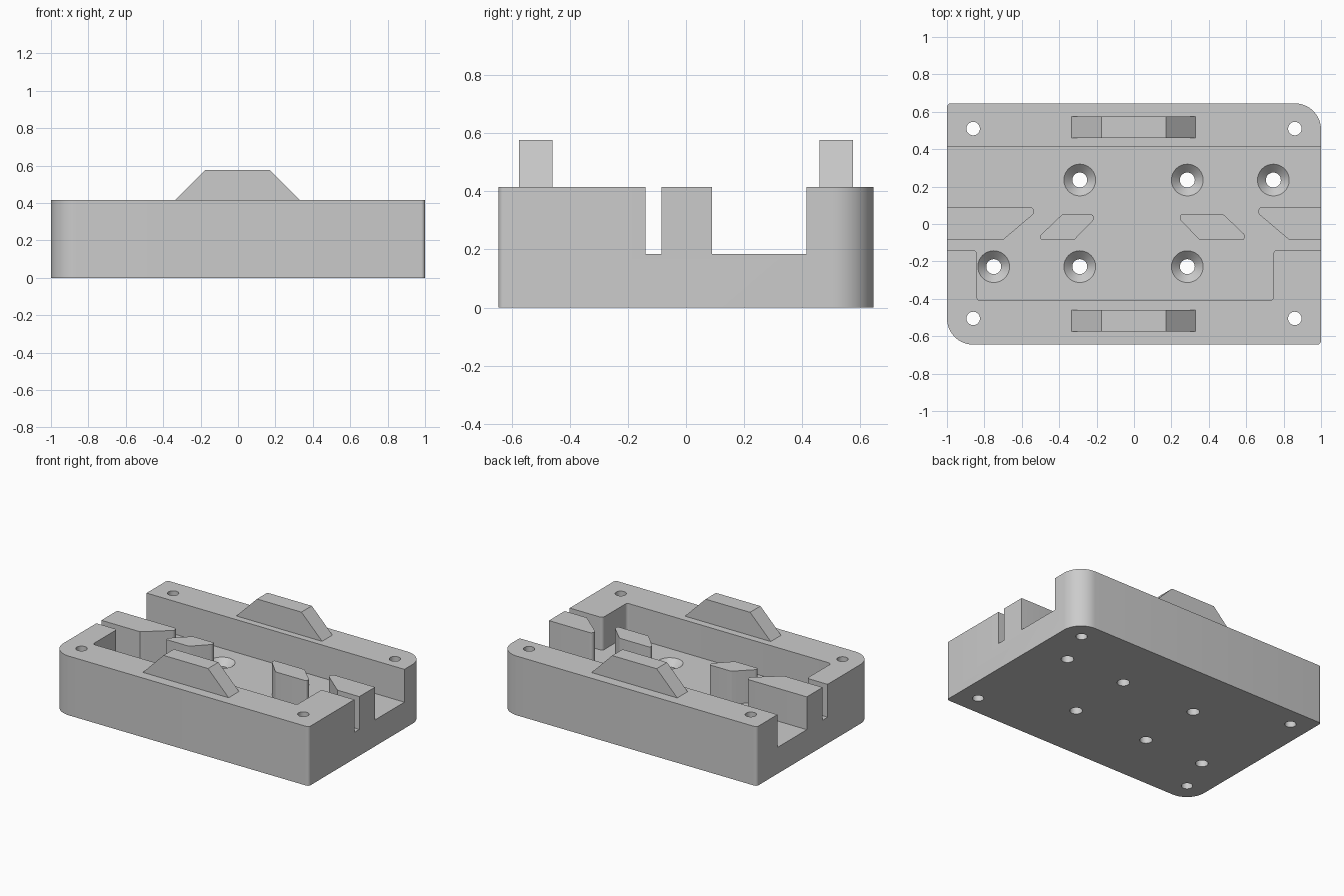
import bpy, bmesh, math
from mathutils import Vector

cube = bpy.data.objects.get("Cube")
if cube:
    bpy.data.objects.remove(cube, do_unlink=True)

TOP, FLOOR = 0.415, 0.185

grey = bpy.data.materials.new("plain grey")
grey.use_nodes = True
colour = (0.6, 0.6, 0.6, 1)
grey.diffuse_color = colour
grey.node_tree.nodes["Principled BSDF"].inputs["Base Color"].default_value = colour


def make_object(name, bm):
    bmesh.ops.recalc_face_normals(bm, faces=bm.faces)
    mesh = bpy.data.meshes.new(name)
    bm.to_mesh(mesh)
    bm.free()
    mesh.materials.append(grey)
    obj = bpy.data.objects.new(name, mesh)
    bpy.context.collection.objects.link(obj)
    return obj


def rounded(corners):
    """Outline from (x, y, fillet radius) corners."""
    out = []
    for i, (x, y, r) in enumerate(corners):
        p = Vector((x, y))
        if r == 0:
            out.append(p)
            continue
        a = (Vector(corners[i - 1][:2]) - p).normalized()
        b = (Vector(corners[(i + 1) % len(corners)][:2]) - p).normalized()
        half = a.angle(b) / 2
        centre = p + (a + b).normalized() * r / math.sin(half)
        start = p + a * r / math.tan(half) - centre
        end = p + b * r / math.tan(half) - centre
        steps = 12 if r > 0.1 else 5
        for k in range(steps + 1):
            out.append(centre + start.lerp(end, k / steps).normalized() * r)
    return out


def prism(name, corners, z0, z1):
    bm = bmesh.new()
    face = bm.faces.new([bm.verts.new((p.x, p.y, z0)) for p in rounded(corners)])
    ext = bmesh.ops.extrude_face_region(bm, geom=[face], use_keep_orig=True)
    top = [v for v in ext["geom"] if isinstance(v, bmesh.types.BMVert)]
    bmesh.ops.translate(bm, verts=top, vec=(0, 0, z1 - z0))
    return make_object(name, bm)


def hole_cutter(name, spots, profile, sides=32):
    """Stacked rings following (radius, z) at every spot."""
    bm = bmesh.new()
    for x, y in spots:
        rings = [[bm.verts.new((x + r * math.cos(math.tau * k / sides),
                                y + r * math.sin(math.tau * k / sides), z))
                  for k in range(sides)] for r, z in profile]
        for low, high in zip(rings, rings[1:]):
            for k in range(sides):
                n = (k + 1) % sides
                bm.faces.new((low[k], low[n], high[n], high[k]))
        bm.faces.new(rings[0][::-1])
        bm.faces.new(rings[-1])
    return make_object(name, bm)


def activate(obj):
    bpy.ops.object.select_all(action="DESELECT")
    obj.select_set(True)
    bpy.context.view_layer.objects.active = obj


def cut(obj, cutter):
    cutter.hide_render = True
    mod = obj.modifiers.new("cut", "BOOLEAN")
    mod.operation, mod.solver, mod.object = "DIFFERENCE", "EXACT", cutter
    activate(obj)
    bpy.ops.object.modifier_apply(modifier=mod.name)
    bpy.data.objects.remove(cutter, do_unlink=True)


# Body block with two large opposite corner radii
S, L = 0.02, 0.14
body = prism("body", [(-1, -0.645, L), (1, -0.645, S), (1, 0.645, L), (-1, 0.645, S)], 0, TOP)

# Pocket open at both ends, leaving the side guides and front wall standing
pocket = [
    (1.1, 0.415, 0), (-1.1, 0.415, 0), (-1.1, 0.09, 0),
    (-0.535, 0.09, S), (-0.535, 0.055, S), (-0.70, -0.085, 0), (-1.1, -0.085, 0),
    (-1.1, -0.14, 0), (-0.84, -0.14, S), (-0.84, -0.41, S),
    (0.745, -0.41, S), (0.745, -0.14, S), (1.1, -0.14, 0),
    (1.1, -0.085, 0), (0.83, -0.085, 0), (0.665, 0.055, S), (0.665, 0.09, S), (1.1, 0.09, 0),
]
cut(body, prism("pocket_cutter", pocket, FLOOR, 0.7))

# Corner through holes
cut(body, hole_cutter("corner_hole_cutter",
                      [(x, y) for x in (-0.86, 0.86) for y in (-0.505, 0.51)],
                      [(0.036, -0.1), (0.036, 0.6)]))

# Countersunk holes in the pocket floor
screws = [(x, y) for x in (-0.29, 0.285) for y in (-0.228, 0.235)]
screws += [(-0.75, -0.228), (0.745, 0.235)]
cut(body, hole_cutter("countersink_cutter", screws,
                      [(0.04, -0.1), (0.04, FLOOR - 0.045), (0.085, FLOOR), (0.085, FLOOR + 0.02)]))

# Small slanted guides in the pocket
T = 0.01
left_guide = prism("right_inner_guide", [
    (-0.50, -0.085, T), (-0.32, -0.085, T), (-0.217, 0.02, T),
    (-0.217, 0.05, T), (-0.385, 0.05, T), (-0.50, -0.06, T)], FLOOR - 0.03, TOP)
right_guide = prism("left_inner_guide", [
    (0.245, 0.05, T), (0.245, 0.025, T), (0.35, -0.085, T),
    (0.59, -0.085, T), (0.59, -0.055, T), (0.48, 0.05, T)], FLOOR - 0.03, TOP)

for obj in (body, left_guide, right_guide):
    activate(obj)
    bpy.ops.object.shade_smooth_by_angle(angle=math.radians(30))

# Trapezoid ridges on the front and back walls
for name, y in (("front_ridge", -0.575), ("back_ridge", 0.46)):
    bm = bmesh.new()
    outline = [(-0.335, TOP), (0.33, TOP), (0.17, 0.577), (-0.175, 0.577)]
    face = bm.faces.new([bm.verts.new((x, y, z)) for x, z in outline])
    ext = bmesh.ops.extrude_face_region(bm, geom=[face], use_keep_orig=True)
    bmesh.ops.translate(bm, vec=(0, 0.115, 0),
                        verts=[v for v in ext["geom"] if isinstance(v, bmesh.types.BMVert)])
    make_object(name, bm)
